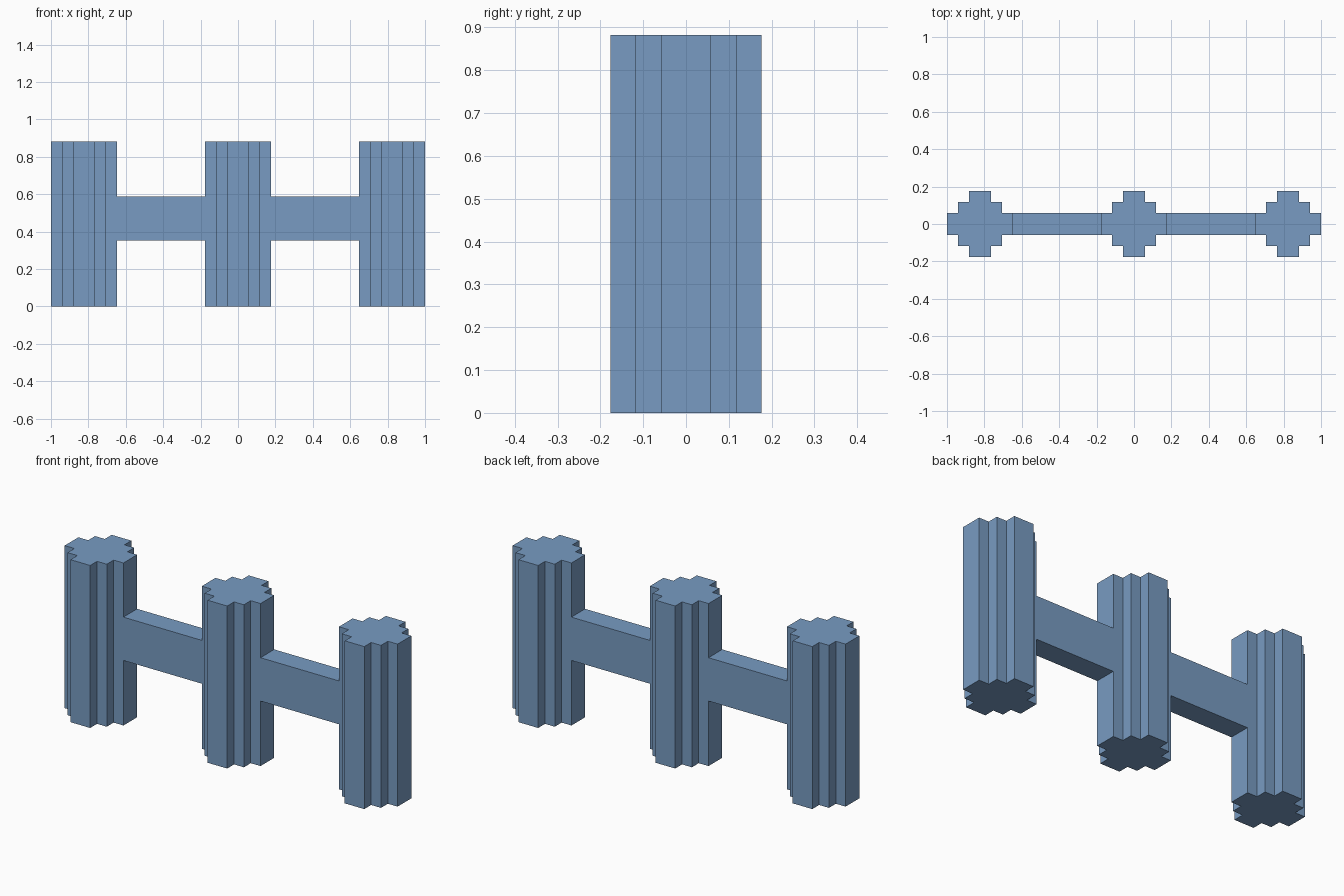
import bpy
import bmesh

cube = bpy.data.objects.get("Cube")
if cube:
    bpy.data.objects.remove(cube, do_unlink=True)

U = 2 / 34            # grid unit: the whole fence is 34 units long
POST_HEIGHT = 15 * U
POST_SPACING = 14 * U

# Single flat colour
blue = bpy.data.materials.new("slate blue")
blue.use_nodes = True
colour = (0.188, 0.33, 0.54, 1)
blue.diffuse_color = colour
bsdf = next(n for n in blue.node_tree.nodes if n.type == "BSDF_PRINCIPLED")
bsdf.inputs["Base Color"].default_value = colour


def extrude_profile(name, points, z0, z1, x=0.0):
    """Prism with a flat outline in x and y, standing from z0 to z1."""
    bm = bmesh.new()
    base = bm.faces.new([bm.verts.new((px, py, 0)) for px, py in points])
    top = bmesh.ops.extrude_face_region(bm, geom=[base])["geom"]
    top_verts = [v for v in top if isinstance(v, bmesh.types.BMVert)]
    bmesh.ops.translate(bm, verts=top_verts, vec=(0, 0, z1 - z0))
    bmesh.ops.recalc_face_normals(bm, faces=bm.faces)
    mesh = bpy.data.meshes.new(name)
    bm.to_mesh(mesh)
    bm.free()
    mesh.materials.append(blue)
    obj = bpy.data.objects.new(name, mesh)
    obj.location = (x, 0, z0)
    bpy.context.collection.objects.link(obj)
    return obj


# Stepped post outline: one quarter, turned four times
quarter = [(3, 1), (2, 1), (2, 2), (1, 2), (1, 3)]
outline = []
for _ in range(4):
    outline += [(px * U, py * U) for px, py in quarter]
    quarter = [(-py, px) for px, py in quarter]

# Three posts
for name, side in (("right_post", -1), ("middle_post", 0), ("left_post", 1)):
    extrude_profile(name, outline, 0, POST_HEIGHT, side * POST_SPACING)

# Two rails, filling the gaps between the posts
rail = [(-4 * U, -U), (4 * U, -U), (4 * U, U), (-4 * U, U)]
for name, side in (("right_rail", -1), ("left_rail", 1)):
    extrude_profile(name, rail, 6 * U, 10 * U, side * POST_SPACING / 2)
